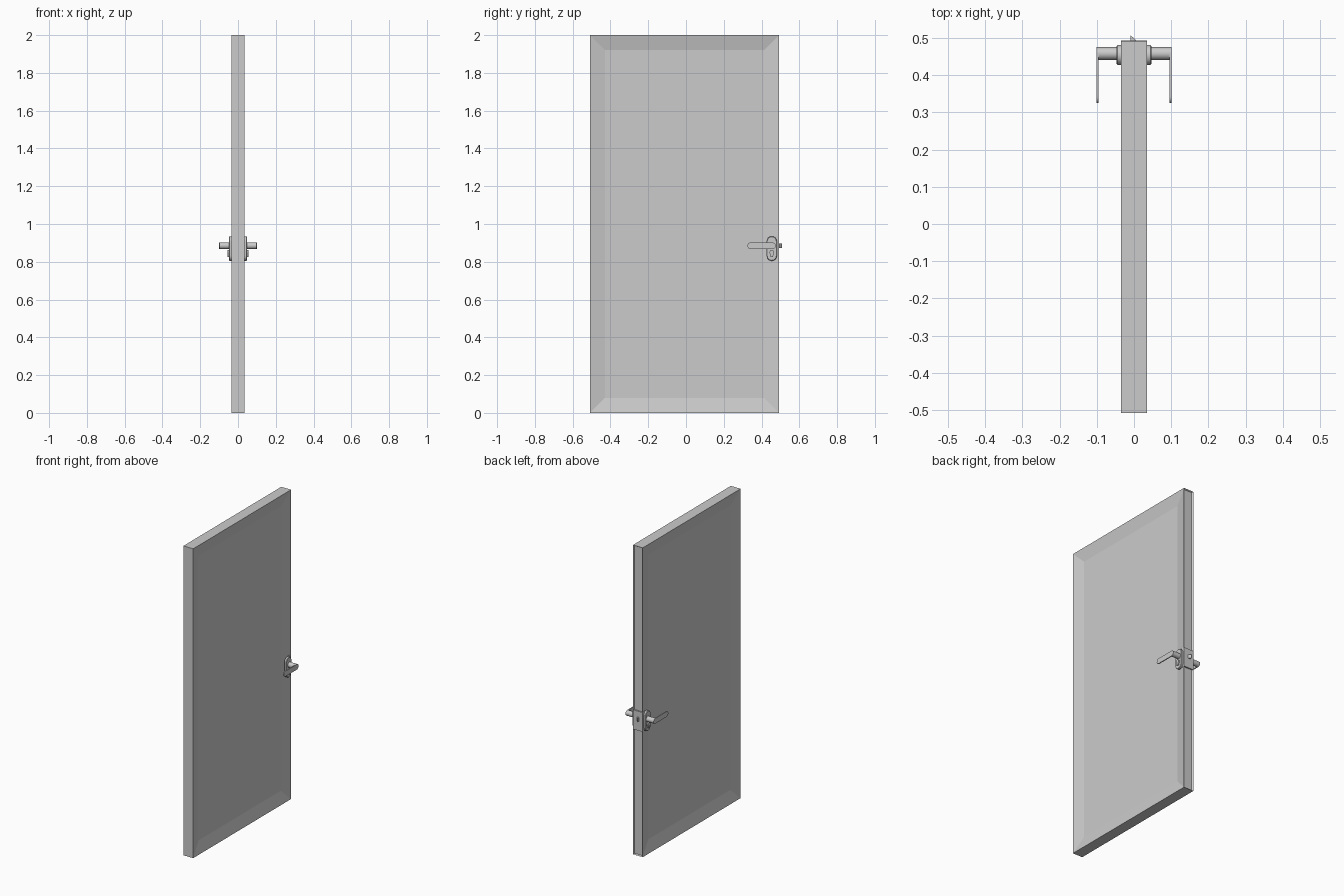
import bpy, bmesh, math
from mathutils import Vector

if "Cube" in bpy.data.objects:
    bpy.data.objects.remove(bpy.data.objects["Cube"])


def finish(bm, name, mirror=False, smooth=False):
    bmesh.ops.recalc_face_normals(bm, faces=bm.faces)
    mesh = bpy.data.meshes.new(name)
    bm.to_mesh(mesh)
    bm.free()
    ob = bpy.data.objects.new(name, mesh)
    bpy.context.collection.objects.link(ob)
    if mirror:
        ob.modifiers.new("Mirror", 'MIRROR').use_axis[0] = True
    if smooth:
        bpy.context.view_layer.objects.active = ob
        ob.select_set(True)
        bpy.ops.object.shade_smooth_by_angle(angle=math.radians(35))
        ob.select_set(False)
    return ob


def box(x0, x1, y0, y1, z0, z1):
    bm = bmesh.new()
    bmesh.ops.create_cube(bm, size=1)
    for v in bm.verts:
        v.co = Vector(((x0 + x1) / 2 + v.co.x * (x1 - x0),
                       (y0 + y1) / 2 + v.co.y * (y1 - y0),
                       (z0 + z1) / 2 + v.co.z * (z1 - z0)))
    return bm


def capsule(a, b, r, n=12):
    """Rounded slot outline in (y, z) between end centres a and b."""
    ang = math.atan2(b[1] - a[1], b[0] - a[0])
    pts = []
    for c, start in ((b, ang - math.pi / 2), (a, ang + math.pi / 2)):
        for i in range(n + 1):
            t = start + math.pi * i / n
            pts.append((c[0] + r * math.cos(t), c[1] + r * math.sin(t)))
    return pts


def prism(name, pts, x0, x1, bevel=0.0):
    """Extrude a (y, z) outline along x, chamfer the outer rim, mirror to the other side."""
    bm = bmesh.new()
    f = bm.faces.new([bm.verts.new((x0, y, z)) for y, z in pts])
    ext = bmesh.ops.extrude_face_region(bm, geom=[f])['geom']
    bmesh.ops.translate(bm, verts=[g for g in ext if isinstance(g, bmesh.types.BMVert)],
                        vec=(x1 - x0, 0, 0))
    bmesh.ops.remove_doubles(bm, verts=bm.verts, dist=1e-5)
    if bevel:
        rim = [e for e in bm.edges if all(abs(v.co.x - x1) < 1e-6 for v in e.verts)]
        bmesh.ops.bevel(bm, geom=rim, offset=bevel, segments=1, affect='EDGES')
    return finish(bm, name, mirror=True, smooth=True)


# Door slab with a sunk panel on both sides and a shallow channel in the lock edge
bm = box(-0.035, 0.035, -0.508, 0.492, 0, 2)
bm.normal_update()
for n, margin, depth in (((1, 0, 0), 0.08, 0.017), ((-1, 0, 0), 0.08, 0.017),
                         ((0, 1, 0), 0.005, 0.008)):
    n = Vector(n)
    face = max(bm.faces, key=lambda f: f.normal.dot(n) * 10 + f.calc_area())
    bmesh.ops.inset_region(bm, faces=[face], thickness=margin, use_even_offset=True)
    bmesh.ops.translate(bm, verts=face.verts, vec=-n * depth)
    bm.normal_update()
finish(bm, "door_leaf")

# Lock case set into the edge
finish(box(-0.0345, 0.0345, 0.47, 0.4925, 0.81, 0.935), "lock_plate")

# Wedge-shaped latch bolt
bm = bmesh.new()
f = bm.faces.new([bm.verts.new((x, y, 0.873)) for x, y in
                  ((-0.010, 0.485), (0.006, 0.485), (0.006, 0.493), (-0.010, 0.508))])
ext = bmesh.ops.extrude_face_region(bm, geom=[f])['geom']
bmesh.ops.translate(bm, verts=[g for g in ext if isinstance(g, bmesh.types.BMVert)],
                    vec=(0, 0, 0.024))
finish(bm, "latch_bolt")

# Handle hardware on both sides
prism("handle_backplate", capsule((0.454, 0.832), (0.454, 0.908), 0.027), 0.033, 0.047, 0.003)
prism("handle_spindle", capsule((0.458, 0.885), (0.458, 0.8851), 0.017), 0.04, 0.097)
prism("handle_lever", capsule((0.342, 0.885), (0.458, 0.885), 0.017), 0.095, 0.101)

# Key cylinder: round head tapering to a narrow foot
head = [(0.454 + 0.012 * math.cos(math.radians(a)), 0.850 + 0.012 * math.sin(math.radians(a)))
        for a in range(-20, 201, 20)]
prism("key_cylinder", head + [(0.448, 0.826), (0.460, 0.826)], 0.04, 0.055)
